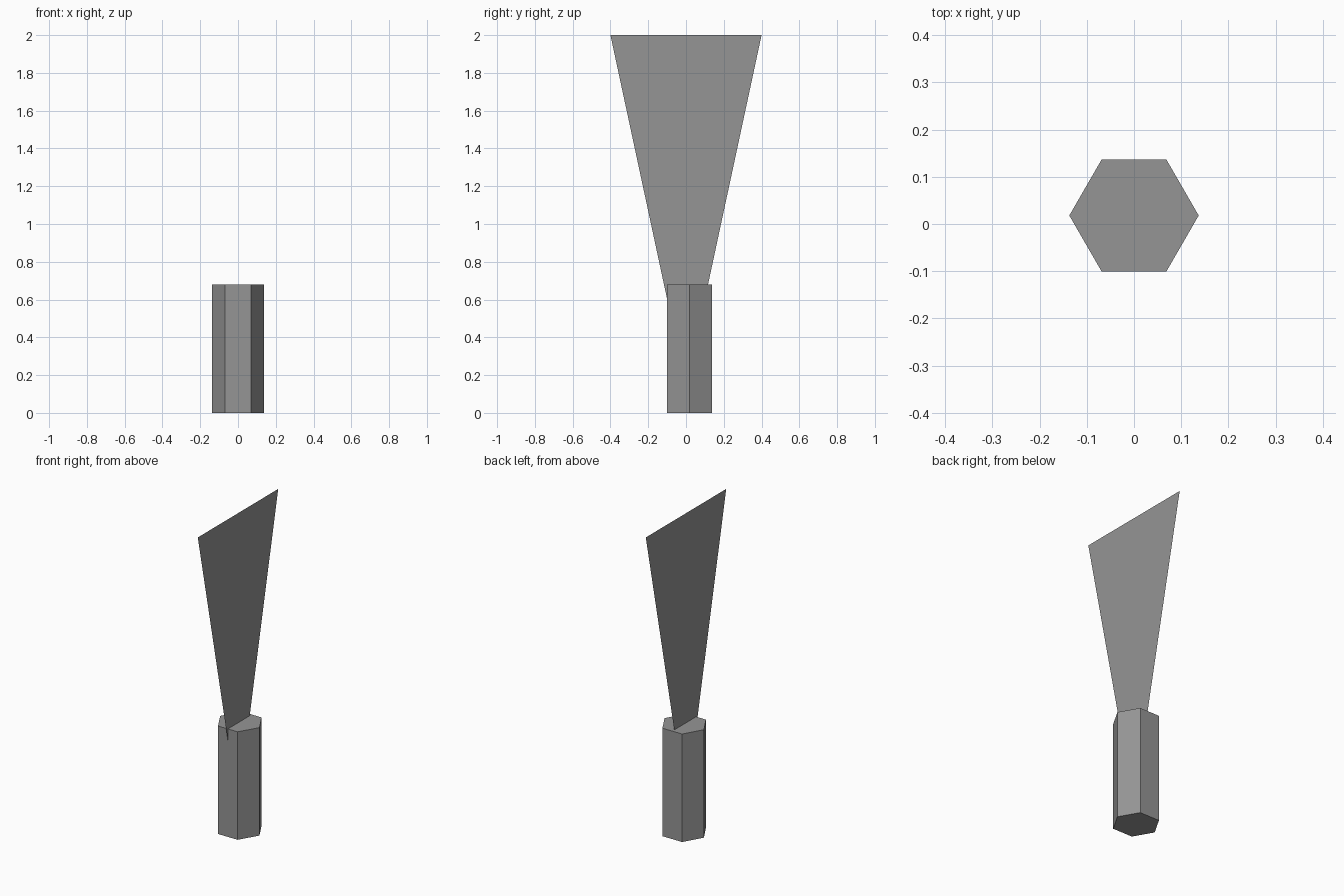
import bpy, bmesh, math
from mathutils import Matrix

if "Cube" in bpy.data.objects:
    bpy.data.objects.remove(bpy.data.objects["Cube"])

grey = bpy.data.materials.new("plain grey")
grey.diffuse_color = (0.3, 0.3, 0.3, 1)
grey.use_nodes = True
grey.node_tree.nodes["Principled BSDF"].inputs["Base Color"].default_value = grey.diffuse_color


def add_object(name, bm):
    mesh = bpy.data.meshes.new(name)
    bm.to_mesh(mesh)
    bm.free()
    mesh.materials.append(grey)
    obj = bpy.data.objects.new(name, mesh)
    bpy.context.collection.objects.link(obj)
    return obj


# Handle: closed six-sided prism with points along x
HANDLE_R, HANDLE_H, HANDLE_Y = 0.137, 0.68, 0.018
bm = bmesh.new()
ring = [bm.verts.new((HANDLE_R * math.cos(i * math.pi / 3),
                      HANDLE_Y + HANDLE_R * math.sin(i * math.pi / 3), 0))
        for i in range(6)]
base = bm.faces.new(ring)
top = bmesh.ops.extrude_face_region(bm, geom=[base], use_keep_orig=True)["geom"]
bmesh.ops.translate(bm, vec=(0, 0, HANDLE_H),
                    verts=[g for g in top if isinstance(g, bmesh.types.BMVert)])
bmesh.ops.recalc_face_normals(bm, faces=bm.faces)
add_object("handle", bm)

# Blade: a single flat sheet flaring upward, its root sunk in the handle
bm = bmesh.new()
profile = [(-0.078, 0.5), (0.078, 0.5), (0.4, 2.0), (-0.4, 2.0)]
bm.faces.new([bm.verts.new((0, y, z)) for y, z in profile])
add_object("blade", bm)
